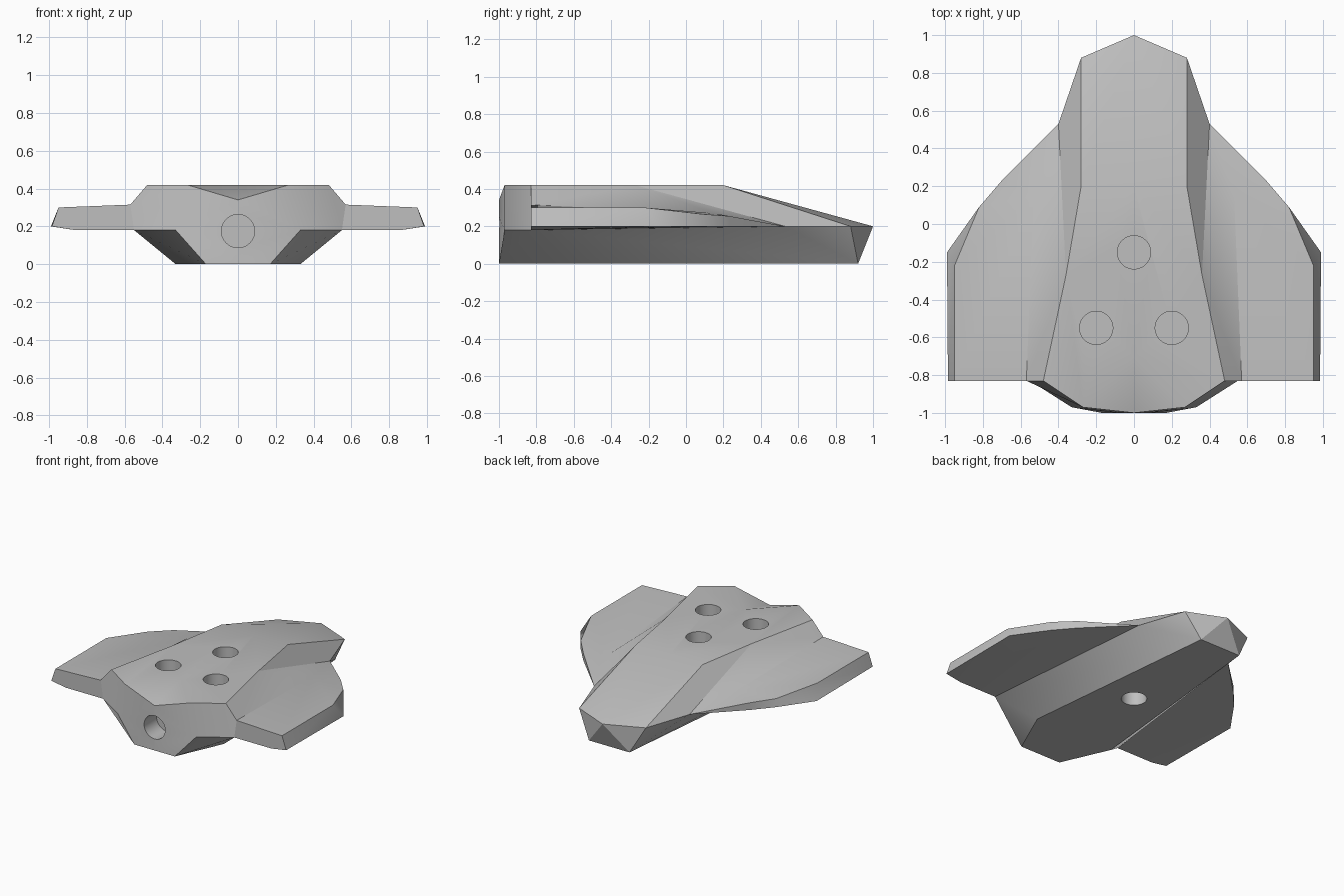
import bpy, bmesh, math

cube = bpy.data.objects.get("Cube")
if cube:
    bpy.data.objects.remove(cube, do_unlink=True)

grey = bpy.data.materials.new("plain grey")
grey.use_nodes = True
colour = (0.52, 0.52, 0.52, 1)
grey.diffuse_color = colour
grey.node_tree.nodes["Principled BSDF"].inputs["Base Color"].default_value = colour

# Corner points of the +x half
points = dict(
    # centre line
    tip=(0, 1, .2), deck_mid=(0, .2, .42), dip=(0, -.7, .42),
    rear_mid=(0, -1, .34), rear_low=(0, -1, 0), keel_mid=(0, .92, 0),
    # deck edge
    deck_front=(.28, .2, .42), deck_waist=(.36, -.27, .42),
    deck_hip=(.48, -.83, .42), deck_tail=(.27, -.97, .42),
    # hull waist
    shoulder=(.28, .88, .2), root_front=(.4, .53, .2), root_mid=(.53, .15, .27),
    root_back=(.57, -.83, .315), waist_back=(.55, -.83, .18), tail_waist=(.33, -.97, .18),
    # hull bottom
    keel=(.17, .92, 0), belly_hip=(.33, -.64, 0), tail_low=(.17, -1, 0),
    # wing
    lead=(.7, .23, .255), lead_low=(.7, .23, .2), bend=(.82, .09, .265), bend_low=(.82, .09, .2),
    wing_front=(.95, -.22, .3), wing_back=(.95, -.83, .3),
    edge_front=(.99, -.15, .2), edge_back=(.985, -.83, .2), wing_low=(.86, -.83, .18),
)

faces = [
    # nose and deck
    "deck_front shoulder tip", "deck_front tip deck_mid",
    "deck_mid deck_front deck_waist deck_hip deck_tail dip",
    "dip deck_tail rear_mid",
    "deck_front shoulder root_front deck_waist",
    "deck_waist root_front root_mid",
    "deck_waist root_mid root_back deck_hip",
    "tip shoulder keel", "tip keel keel_mid",
    # tail
    "deck_hip deck_tail tail_waist waist_back root_back",
    "waist_back tail_waist tail_low belly_hip",
    "rear_mid deck_tail tail_waist",
    "rear_mid tail_waist tail_low rear_low",
    # lower hull
    "rear_low tail_low belly_hip keel keel_mid",
    "waist_back belly_hip keel", "waist_back keel root_front",
    "root_front keel shoulder",
    # wing top
    "root_front root_mid lead", "root_mid bend lead",
    "root_mid wing_front bend",
    "root_mid root_back wing_back wing_front",
    # wing edges
    "root_front lead lead_low", "lead bend bend_low lead_low",
    "bend wing_front edge_front bend_low",
    "wing_front wing_back edge_back edge_front",
    "root_back wing_back edge_back wing_low waist_back",
    # wing underside
    "root_front lead_low waist_back",
    "lead_low bend_low wing_low waist_back",
    "bend_low edge_front wing_low", "edge_front edge_back wing_low",
]

bm = bmesh.new()
verts = {name: bm.verts.new(co) for name, co in points.items()}
for names in faces:
    bm.faces.new([verts[n] for n in names.split()])
bmesh.ops.recalc_face_normals(bm, faces=bm.faces)
# the deck decides which way is out
bm.faces.ensure_lookup_table()
if bm.faces[2].normal.z < 0:
    bmesh.ops.reverse_faces(bm, faces=bm.faces)
mesh = bpy.data.meshes.new("winged_hull")
bm.to_mesh(mesh)
bm.free()
mesh.materials.append(grey)
hull = bpy.data.objects.new("winged_hull", mesh)
bpy.context.collection.objects.link(hull)

mirror = hull.modifiers.new("mirror", "MIRROR")
mirror.use_clip = True


def peg_hole(name, location, depth, tilt=0):
    """Sink a round hole centred on a surface point."""
    bpy.ops.mesh.primitive_cylinder_add(vertices=48, radius=.088, depth=depth * 2,
                                        location=location, rotation=(tilt, 0, 0))
    cutter = bpy.context.object
    cutter.name = name
    cutter.hide_render = True
    cutter.data.materials.append(grey)
    cut = hull.modifiers.new(name, "BOOLEAN")
    cut.operation = "DIFFERENCE"
    cut.solver = "EXACT"
    cut.object = cutter
    return cutter


# Three holes in the deck, one in the belly, one in the tail
cutters = [
    peg_hole("deck_hole_front", (0, -.15, .42), .13),
    peg_hole("deck_hole_left", (.2, -.55, .42), .13),
    peg_hole("deck_hole_right", (-.2, -.55, .42), .13),
    peg_hole("belly_hole", (0, 0, 0), .13),
    peg_hole("tail_hole", (0, -1, .175), .15, math.pi / 2),
]

# Apply the cuts, then shade
bpy.ops.object.select_all(action="DESELECT")
hull.select_set(True)
bpy.context.view_layer.objects.active = hull
for name in [m.name for m in hull.modifiers]:
    bpy.ops.object.modifier_apply(modifier=name)
for cutter in cutters:
    bpy.data.objects.remove(cutter, do_unlink=True)
bpy.ops.object.shade_smooth_by_angle(angle=math.radians(30))
